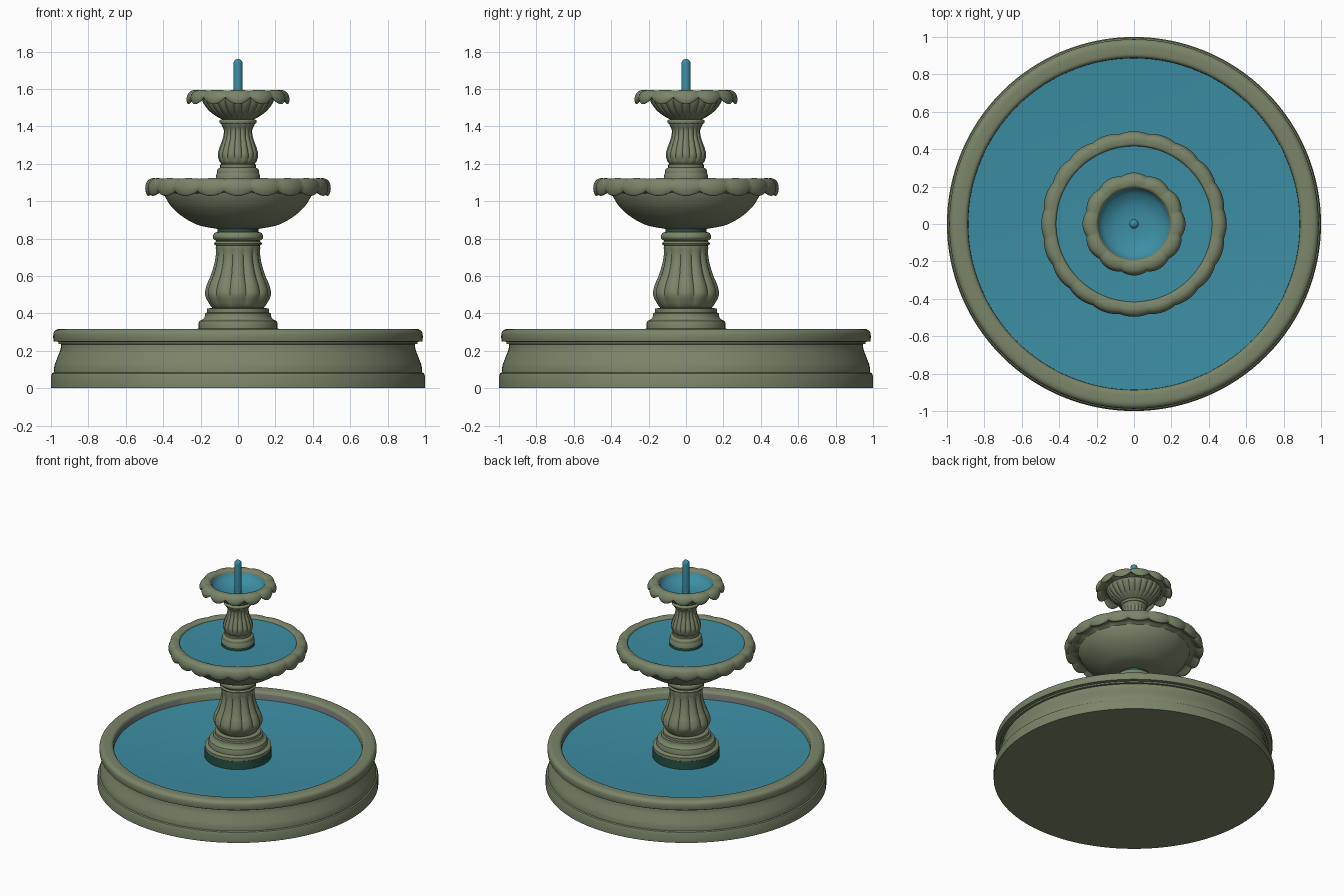
import bpy, bmesh, math

def material(name, rgb):
    m = bpy.data.materials.new(name)
    m.diffuse_color = (*rgb, 1)
    return m

STONE = material("mossy stone", (0.198, 0.235, 0.142))
WATER = material("water blue", (0.045, 0.27, 0.37))
DAMP = material("damp dark green", (0.02, 0.085, 0.06))
GREY = material("worn grey", (0.17, 0.17, 0.16))

def smooth(points, steps=5):
    """Catmull-Rom curve through profile points of any dimension."""
    out = []
    p = [points[0]] + points + [points[-1]]
    for i in range(1, len(p) - 2):
        for s in range(steps):
            t = s / steps
            out.append(tuple(0.5 * (2*b + (c-a)*t + (2*a-5*b+4*c-d)*t*t + (3*b-a-3*c+d)*t**3)
                             for a, b, c, d in zip(*p[i-1:i+3])))
    return out + [points[-1]]

def lathe(name, profile, mat, segs=96, lobes=0, angle=35, power=0.8):
    """Revolve (r, z[, radial wave, vertical wave]) points; waves form lobes."""
    bm = bmesh.new()
    rings = []
    for pt in profile:
        r, z, wr, wz = (tuple(pt) + (0, 0))[:4]
        if r < 1e-5:
            rings.append([bm.verts.new((0, 0, z))])
            continue
        ring = []
        for i in range(segs):
            a = 2 * math.pi * i / segs
            # 0 at the lobe crown, -1 in the crease between lobes
            b = abs(math.cos(lobes * a / 2)) ** power - 1 if lobes else 0
            rr = r + wr * b
            ring.append(bm.verts.new((rr * math.cos(a), rr * math.sin(a), z + wz * b)))
        rings.append(ring)
    for lo, hi in zip(rings, rings[1:]):
        for i in range(segs):
            j = (i + 1) % segs
            quad = [lo[i % len(lo)], lo[j % len(lo)], hi[j % len(hi)], hi[i % len(hi)]]
            bm.faces.new(list(dict.fromkeys(quad)))
    bmesh.ops.recalc_face_normals(bm, faces=bm.faces)
    if sum(f.normal.z * f.calc_area() for f in bm.faces) < 0 and mat is WATER:
        bmesh.ops.reverse_faces(bm, faces=bm.faces)
    me = bpy.data.meshes.new(name)
    bm.to_mesh(me)
    bm.free()
    me.materials.append(mat)
    ob = bpy.data.objects.new(name, me)
    bpy.context.collection.objects.link(ob)
    bpy.ops.object.select_all(action='DESELECT')
    ob.select_set(True)
    bpy.context.view_layer.objects.active = ob
    bpy.ops.object.shade_smooth_by_angle(angle=math.radians(angle))
    return ob

# Ground basin: plinth, hollow moulding, rounded coping and inner wall
cove = smooth([(0.985, 0.097), (0.98, 0.125), (0.965, 0.165), (0.95, 0.205), (0.945, 0.235)])
coping = smooth([(0.985, 0.25), (0.988, 0.275), (0.984, 0.30), (0.965, 0.315), (0.93, 0.317),
                 (0.90, 0.313), (0.887, 0.298)])
basin = lathe("basin", [(0, 0), (1.0, 0), (1.0, 0.065), (0.994, 0.08), (0.985, 0.085)] + cove
              + [(0.96, 0.237), (0.96, 0.248)] + coping + [(0.885, 0.21)], STONE, 128)
# Worn grey stretches of the inner wall, between the diagonals
basin.data.materials.append(GREY)
for f in basin.data.polygons:
    a = math.degrees(math.atan2(f.center.y, f.center.x)) % 90
    if 0.2 < f.center.z < 0.296 and math.hypot(f.center.x, f.center.y) < 0.89 and abs(a - 45) > 16:
        f.material_index = 1
lathe("basin_water", smooth([(0.886, 0.254), (0.65, 0.238), (0.4, 0.226), (0.2, 0.22), (0, 0.22)], 3),
      WATER, 128)

# Lower pedestal
lathe("lower_pedestal_damp_foot", [(0.238, 0.21), (0.238, 0.285), (0.20, 0.285)], DAMP)
lathe("lower_pedestal_foot", [(0.236, 0.285), (0.236, 0.31), (0.21, 0.32), (0.21, 0.35)]
      + smooth([(0.205, 0.36), (0.185, 0.37), (0.177, 0.385)])
      + [(0.177, 0.40), (0.165, 0.405), (0.165, 0.425), (0.14, 0.43), (0.1, 0.44)], STONE)
lathe("lower_baluster", smooth([(0.135, 0.43, 0, 0), (0.153, 0.45, 0.005, 0), (0.176, 0.50, 0.012, 0),
      (0.168, 0.55, 0.014, 0), (0.147, 0.60, 0.014, 0), (0.128, 0.66, 0.012, 0),
      (0.119, 0.71, 0.009, 0), (0.119, 0.75, 0.003, 0), (0.118, 0.765, 0, 0)]), STONE, 120, 12, 50)
lathe("lower_collar", [(0.09, 0.76), (0.125, 0.765), (0.128, 0.775), (0.118, 0.785)]
      + smooth([(0.118, 0.79), (0.132, 0.80), (0.134, 0.815), (0.126, 0.83), (0.11, 0.835)]), STONE)
lathe("lower_neck", [(0.11, 0.83), (0.108, 0.86)], DAMP)

# Middle bowl with scalloped rim (20 lobes)
lathe("middle_bowl", smooth([(0.09, 0.85), (0.13, 0.855), (0.22, 0.875), (0.30, 0.92),
      (0.355, 0.97), (0.385, 1.015), (0.40, 1.05)]), STONE)
lathe("middle_bowl_rim", smooth([(0.385, 1.035, 0, 0), (0.43, 1.055, 0.003, -0.008),
      (0.472, 1.03, 0.004, -0.022), (0.488, 1.035, 0.007, -0.022), (0.496, 1.07, 0.009, -0.008),
      (0.487, 1.105, 0.009, 0), (0.465, 1.121, 0.005, 0.003), (0.44, 1.122, 0, 0.003),
      (0.42, 1.114, 0, 0), (0.412, 1.09, 0, 0)]), STONE, 240, 20, 50)
lathe("middle_bowl_water", [(0.418, 1.106), (0.25, 1.10), (0, 1.098)], WATER)

# Upper pedestal
lathe("upper_pedestal_damp_foot", [(0.119, 1.09), (0.119, 1.118), (0.10, 1.118)], DAMP)
lathe("upper_pedestal_foot", [(0.118, 1.118), (0.116, 1.145)]
      + smooth([(0.112, 1.15), (0.109, 1.17), (0.095, 1.18)])
      + [(0.095, 1.195), (0.085, 1.20), (0.06, 1.205)], STONE)
lathe("upper_baluster", smooth([(0.085, 1.195, 0, 0), (0.10, 1.215, 0.004, 0), (0.108, 1.25, 0.008, 0),
      (0.098, 1.29, 0.009, 0), (0.080, 1.34, 0.007, 0), (0.076, 1.38, 0.005, 0),
      (0.087, 1.405, 0.003, 0), (0.09, 1.415, 0, 0)]), STONE, 128, 16, 50)
lathe("upper_collar", smooth([(0.075, 1.412), (0.096, 1.416), (0.10, 1.425), (0.096, 1.434),
      (0.075, 1.44)]), STONE)

# Top bowl: fluted cup, 12-petal drooping rim, dished water and jet
lathe("top_bowl", smooth([(0.075, 1.435, 0, 0), (0.10, 1.445, 0.003, 0), (0.145, 1.475, 0.008, 0),
      (0.18, 1.515, 0.010, 0), (0.20, 1.56, 0.005, 0)]), STONE, 192, 24, 50)
lathe("top_bowl_rim", smooth([(0.195, 1.548, 0, 0), (0.23, 1.55, 0.003, -0.01),
      (0.257, 1.522, 0.004, -0.033), (0.270, 1.522, 0.012, -0.033), (0.275, 1.55, 0.014, -0.012),
      (0.263, 1.58, 0.012, 0), (0.24, 1.593, 0.006, 0.004), (0.215, 1.594, 0, 0.004),
      (0.197, 1.586, 0, 0), (0.187, 1.565, 0, 0)]), STONE, 192, 12, 50)
lathe("top_bowl_water", smooth([(0.192, 1.575), (0.17, 1.545), (0.12, 1.515), (0.06, 1.502),
      (0, 1.50)]), WATER)
lathe("water_jet", [(0.025, 1.49)] + [(0.025 * math.cos(a * math.pi / 16), 1.735 + 0.025 * math.sin(a * math.pi / 16))
      for a in range(9)], WATER, 24)
